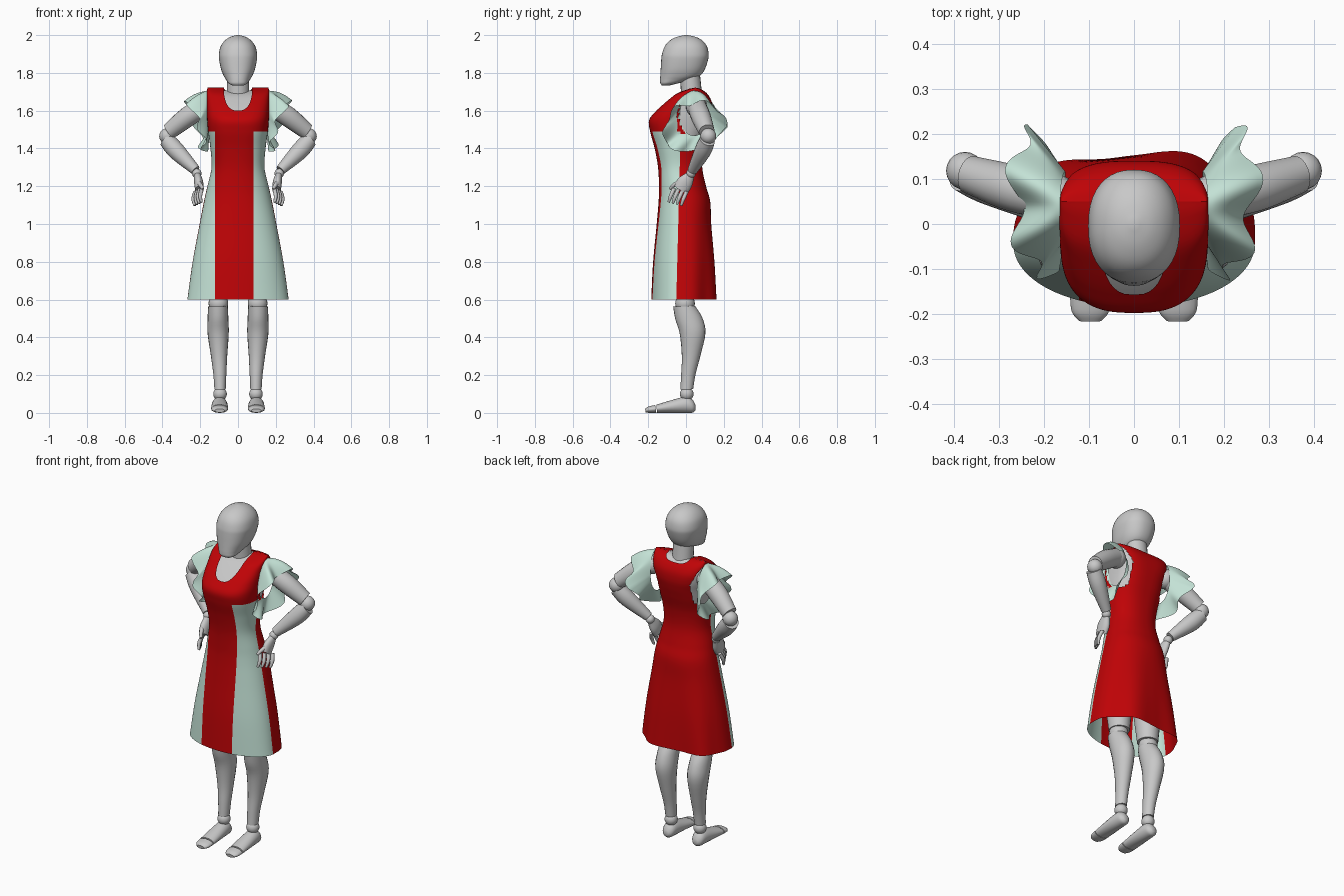
import bpy, bmesh, math
from mathutils import Vector

if "Cube" in bpy.data.objects:
    bpy.data.objects.remove(bpy.data.objects["Cube"])


def material(name, rgb):
    m = bpy.data.materials.new(name)
    m.diffuse_color = (*rgb, 1)
    m.use_nodes = True
    m.node_tree.nodes["Principled BSDF"].inputs["Base Color"].default_value = m.diffuse_color
    return m


GREY = material("mannequin grey", (0.58, 0.58, 0.58))
RED = material("dress red", (0.52, 0.001, 0.002))
MINT = material("mint green", (0.55, 0.76, 0.67))


def finish(name, bm, mats, angle=40):
    me = bpy.data.meshes.new(name)
    bm.to_mesh(me)
    bm.free()
    ob = bpy.data.objects.new(name, me)
    bpy.context.collection.objects.link(ob)
    for m in mats:
        me.materials.append(m)
    bpy.ops.object.select_all(action='DESELECT')
    ob.select_set(True)
    bpy.context.view_layer.objects.active = ob
    bpy.ops.object.shade_smooth_by_angle(angle=math.radians(angle))
    return ob


def loft(rings, caps=True):
    """Skin a list of closed rings of points."""
    bm = bmesh.new()
    rows = [[bm.verts.new(p) for p in r] for r in rings]
    n = len(rows[0])
    for a, b in zip(rows, rows[1:]):
        for i in range(n):
            j = (i + 1) % n
            bm.faces.new((a[i], a[j], b[j], b[i]))
    if caps:
        bm.faces.new(rows[0][::-1])
        bm.faces.new(rows[-1])
    bmesh.ops.recalc_face_normals(bm, faces=bm.faces)
    return bm


def refine(table, steps):
    """Catmull-Rom interpolation of table rows."""
    out = []
    for i in range(len(table) - 1):
        p = [table[max(0, min(len(table) - 1, i + k))] for k in (-1, 0, 1, 2)]
        for s in range(steps):
            t = s / steps
            out.append([b + 0.5 * t * (c - a + t * (2*a - 5*b + 4*c - d + t * (3*(b - c) + d - a)))
                        for a, b, c, d in zip(*p)])
    return out + [list(table[-1])]


def oval(z, a, yf, yb, n, count, fold=None):
    """Horizontal superellipse ring between y = yf and y = yb."""
    pts, yc = [], (yf + yb) / 2
    low = max(0, (1.1 - z) / 0.5) if fold else 0
    yc -= 0.03 * low                      # the skirt is widest towards the front
    for i in range(count):
        t = 2 * math.pi * i / count
        c, s = math.cos(t), math.sin(t)
        h = yb - yc if s > 0 else yc - yf
        e = 2 / (n + 0.3 * low * (1 if s > 0 else -0.5))
        k = 1 + (fold(t, z) if fold else 0)
        pts.append(Vector((a * k * math.copysign(abs(c) ** e, c),
                           yc + h * k * math.copysign(abs(s) ** e, s), z)))
    return pts


def tube(name, pts, mat=GREY, count=20):
    """Limb piece: rows of (x, y, z, side radius, other radius)."""
    axis = (Vector(pts[-1][:3]) - Vector(pts[0][:3])).normalized()
    ref = Vector((0, 1, 0)) if abs(axis.y) < 0.8 else Vector((0, 0, 1))
    u = ref.cross(axis).normalized()
    v = axis.cross(u)
    rings = [[Vector(p[:3]) + u * p[3] * math.cos(2 * math.pi * i / count)
              + v * p[4] * math.sin(2 * math.pi * i / count) for i in range(count)]
             for p in refine(pts, 4)]
    return finish(name, loft(rings), [mat])


def ball(name, pos, r):
    bm = bmesh.new()
    bmesh.ops.create_uvsphere(bm, u_segments=20, v_segments=12, radius=r)
    bmesh.ops.translate(bm, verts=bm.verts, vec=pos)
    return finish(name, bm, [GREY])


# Dress body rows: z, half width, front y, back y, squareness
BODY = [(0.60, .268, -.184, .158, 2.2), (0.80, .240, -.174, .150, 2.2),
        (1.00, .203, -.155, .134, 2.2), (1.12, .180, -.145, .128, 2.2),
        (1.20, .162, -.143, .106, 2.2), (1.30, .140, -.148, .086, 2.3),
        (1.40, .146, -.166, .092, 2.4), (1.49, .158, -.190, .116, 2.6),
        (1.55, .163, -.195, .132, 2.7), (1.60, .165, -.157, .140, 3.0),
        (1.65, .166, -.103, .135, 3.3), (1.69, .166, -.050, .112, 3.5),
        (1.714, .163, .012, .080, 3.5), (1.722, .160, .0495, .0505, 3.5)]


def skirt_fold(t, z):
    f = max(0, (1.08 - z) / 0.48)
    return f * 0.055 * max(0, math.sin(t)) * math.sin(6 * t + 0.52)


def neck_value(co):
    h = 0.125 if co.y < 0.05 else 0.03
    return (abs(co.x) / .075) ** 2.5 + (max(0, 1.725 - co.z) / h) ** 2.5


AY, AZ, ARY, ARZ = 0.042, 1.58, 0.074, 0.112   # armhole ellipse
bm = loft([oval(*r, 144, skirt_fold) for r in refine(BODY, 8)], caps=False)
# Neckline and armholes
gone = []
for f in bm.faces:
    c = f.calc_center_median()
    arm = abs(c.x) > 0.11 and ((c.y - AY) / ARY) ** 2 + ((c.z - AZ) / ARZ) ** 2 < 1.2
    if arm or neck_value(c) < 1:
        gone.append(f)
bmesh.ops.delete(bm, geom=gone, context='FACES')
# Round off the neckline edge, following the slope of the chest and back
for v in bm.verts:
    if v.is_boundary and abs(v.co.x) < 0.1 and 1.58 < v.co.z < 1.715:
        k = neck_value(v.co) ** (-1 / 2.5)
        z = 1.725 - (1.725 - v.co.z) * k
        v.co.y += (z - v.co.z) * (1.0 if v.co.y < .05 else -1.0)
        v.co.x *= k
        v.co.z = z
# Clean panel seams, then colour the two mint side panels
for co, no in (((.083, 0, 0), (1, 0, 0)), ((-.122, 0, 0), (1, 0, 0)),
               ((0, -.067, 0), (0, 1, -.026)), ((0, 0, 1.49), (0, 0, 1))):
    bmesh.ops.bisect_plane(bm, geom=bm.verts[:] + bm.edges[:] + bm.faces[:],
                           plane_co=co, plane_no=no, dist=1e-5)
for f in bm.faces:
    c = f.calc_center_median()
    f.material_index = int(c.z < 1.49 and c.y - .026 * c.z < -.067
                           and (c.x > .083 or c.x < -.122))
finish("dress", bm, [RED, MINT], 60)

# Mannequin torso inside the dress
inner = [(z - .006, a - .012, yf + .012, yb - .012, n) for z, a, yf, yb, n in BODY[2:-1]]
finish("torso", loft([oval(*r, 48) for r in refine(inner, 4)]), [GREY])

# Neck and head
tube("neck", [(0, .035, 1.62, .066, .062), (0, .03, 1.68, .060, .056), (0, .02, 1.80, .058, .053)])
HEAD = [(1.734, .032, -.128, -.085, 2.2), (1.745, .050, -.136, -.04, 2.3),
        (1.765, .064, -.137, .03, 2.3), (1.785, .076, -.136, .075, 2.3),
        (1.82, .090, -.134, .10, 2.3), (1.87, .100, -.131, .117, 2.3),
        (1.90, .101, -.127, .12, 2.3), (1.94, .092, -.113, .111, 2.2),
        (1.97, .071, -.088, .088, 2.1), (1.99, .042, -.05, .053, 2), (2.0, .008, -.008, .01, 2)]
finish("head", loft([oval(*r, 40) for r in refine(HEAD, 4)]), [GREY], 60)

for s, side in ((1, "left"), (-1, "right")):
    # Shoulder ruffle around the armhole: a cape on top, hanging folds below
    bm = bmesh.new()
    count, rows = 120, []
    for k in range(11):
        q = k / 10
        row = []
        for i in range(count):
            t = 2 * math.pi * i / count
            c, n = math.cos(t), math.sin(t)
            up, down, back = max(0, n), max(0, -n), max(0, c)
            wave = math.sin(6 * t + (0.4 if s > 0 else 1.2))
            x = .152 + .012 * up + q * (.045 + .055 * up + .02 * back - .02 * down) + .02 * q * wave
            y = AY + ARY * c + q * c * (.095 if c > 0 else .075) - .055 * q * down + .01 * q * wave * c
            z = (AZ + ARZ * n + .014 * up - (.065 + .02 * down) * q ** (1 + up)
                 + .014 * q * wave * up + .02 * q * back * up)
            row.append(bm.verts.new((s * x, y, z)))
        rows.append(row)
    for a, b in zip(rows, rows[1:]):
        for i in range(count):
            j = (i + 1) % count
            bm.faces.new((a[i], a[j], b[j], b[i]))
    bmesh.ops.recalc_face_normals(bm, faces=bm.faces)
    finish(side + "_ruffle", bm, [MINT], 70)

    # Arm with ball joints, hand resting on the hip
    ball(side + "_shoulder", (s * .175, .055, 1.62), .055)
    tube(side + "_upper_arm", [(s * .18, .058, 1.622, .05, .05), (s * .27, .08, 1.565, .053, .052),
                               (s * .365, .11, 1.49, .043, .042)])
    ball(side + "_elbow", (s * .375, .118, 1.465), .042)
    tube(side + "_forearm", [(s * .378, .113, 1.445, .042, .042), (s * .325, .088, 1.385, .046, .044),
                             (s * .225, .035, 1.285, .027, .027)])
    ball(side + "_wrist", (s * .218, .027, 1.268), .025)
    tube(side + "_palm", [(s * .215, .022, 1.258, .018, .024), (s * .208, -.005, 1.22, .024, .042),
                          (s * .205, -.028, 1.18, .022, .04)])
    for i in range(4):
        y, x = -.062 + .022 * i, .19 + .012 * i
        tube(f"{side}_finger_{i + 1}", [(s * x, y, 1.19 - .006 * i, .011, .011),
                                        (s * (x + .01), y - .018, 1.15 - .006 * i, .0105, .0105),
                                        (s * (x + .004), y - .03, 1.115 - .006 * i, .007, .007)], count=10)
    tube(side + "_thumb", [(s * .212, -.03, 1.225, .012, .012), (s * .198, -.065, 1.205, .011, .011),
                           (s * .185, -.085, 1.185, .007, .007)], count=10)

    # Leg with ball joints
    x = s * .1
    tube(side + "_thigh", [(x, -.01, 1.04, .085, .095), (x, -.01, .85, .08, .085),
                           (x, -.005, .60, .057, .058)])
    ball(side + "_knee", (s * .104, -.005, .58), .052)
    tube(side + "_shin", [(s * .106, -.01, .565, .052, .058), (s * .106, .015, .50, .055, .072),
                          (s * .105, .035, .42, .056, .068), (s * .1, .027, .30, .043, .049),
                          (s * .096, .012, .20, .034, .038), (s * .095, .004, .125, .03, .034)])
    ball(side + "_ankle", (s * .095, .004, .1), .036)
    # Foot and separate toe cap
    fx = s * .097
    tube(side + "_foot", [(fx, .05, .03, .014, .014), (fx, .035, .036, .032, .034),
                          (fx, 0, .043, .04, .043), (fx, -.08, .033, .044, .033),
                          (fx, -.155, .022, .045, .022)])
    tube(side + "_toes", [(fx, -.16, .021, .045, .021), (fx, -.195, .017, .041, .017),
                          (fx, -.215, .012, .025, .01)])
